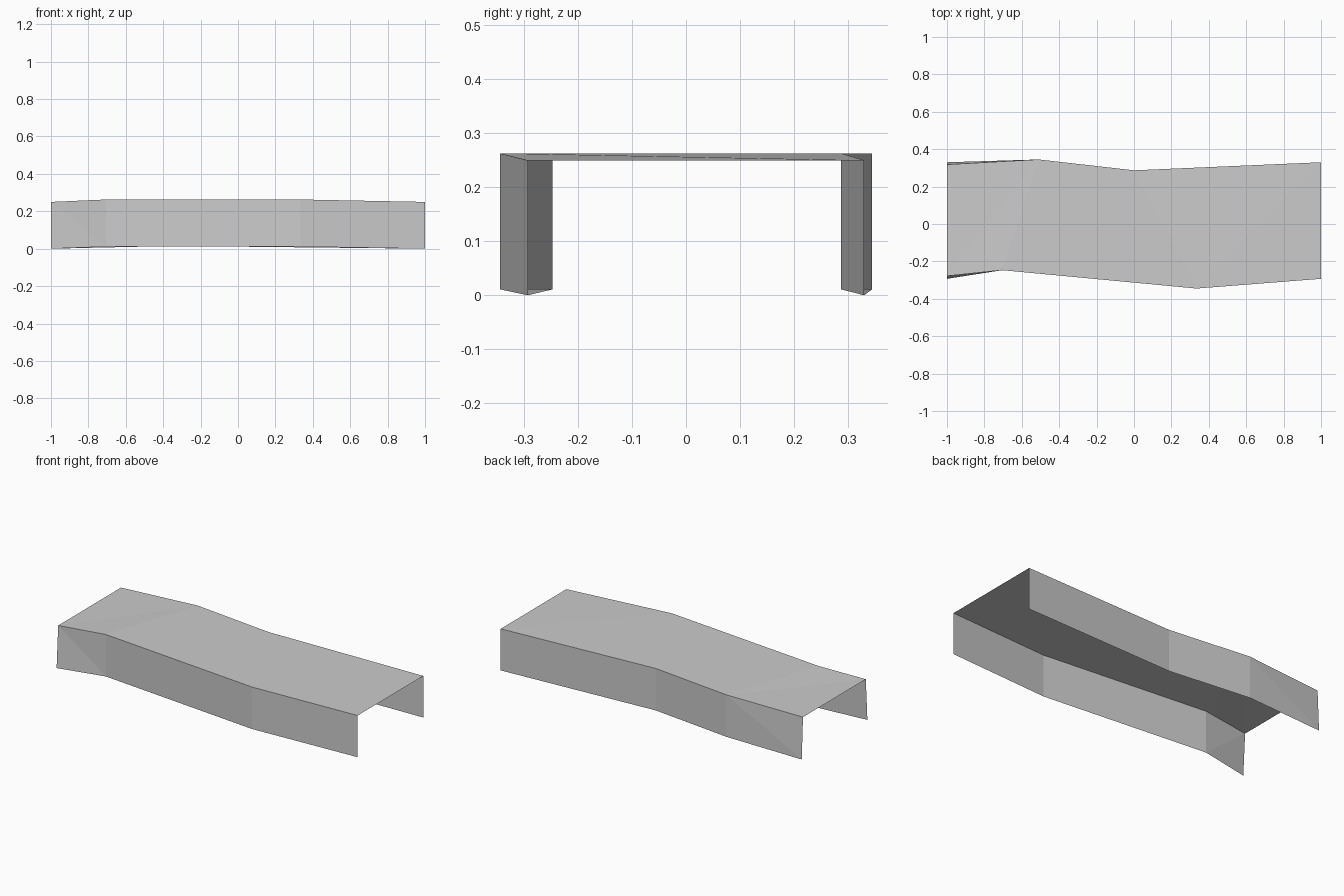
import bpy
import bmesh

cube = bpy.data.objects.get("Cube")
if cube:
    bpy.data.objects.remove(cube, do_unlink=True)

# Plain grey sheet material
GREY = (0.6, 0.6, 0.6, 1.0)
grey = bpy.data.materials.new("plain_grey")
grey.use_nodes = True
grey.diffuse_color = GREY
shader = grey.node_tree.nodes["Principled BSDF"]
shader.inputs["Base Color"].default_value = GREY
shader.inputs["Roughness"].default_value = 0.8

END_TOP, MID_TOP = 0.25, 0.263
END_FOOT, MID_FOOT = 0.0, 0.011

# Bent edge lines of the deck in plan, from -x to +x
front_line = [(-1, -0.278), (-0.705, -0.247), (0.335, -0.345), (1, -0.293)]
back_line = [(-1, 0.318), (-0.51, 0.345), (0, 0.287), (1, 0.33)]


def lift(line, end_z, mid_z):
    """Raise a plan line, with its ends lower than its middle."""
    return [(x, y, end_z if abs(x) == 1 else mid_z) for x, y in line]


def splay(line, foot_y):
    """Move the -x end of a wall's foot outwards."""
    return [(line[0][0], foot_y)] + line[1:]


def sheet(name, points, faces):
    bm = bmesh.new()
    verts = [bm.verts.new(p) for p in points]
    for face in faces:
        bm.faces.new([verts[i] for i in face])
    mesh = bpy.data.meshes.new(name)
    bm.to_mesh(mesh)
    bm.free()
    mesh.materials.append(grey)
    obj = bpy.data.objects.new(name, mesh)
    bpy.context.collection.objects.link(obj)
    return obj


front_top = lift(front_line, END_TOP, MID_TOP)
back_top = lift(back_line, END_TOP, MID_TOP)
front_foot = lift(splay(front_line, -0.293), END_FOOT, MID_FOOT)
back_foot = lift(splay(back_line, 0.33), END_FOOT, MID_FOOT)

# Deck: flat middle with folded ends
sheet("deck", front_top + back_top,
      [(0, 5, 4), (0, 1, 5), (1, 2, 6, 5), (2, 7, 6), (2, 3, 7)])

# Front skirt wall, its twisted end panel split in two
sheet("front_wall", front_foot + front_top,
      [(0, 1, 4), (1, 5, 4), (1, 2, 6, 5), (2, 3, 7, 6)])

# Back skirt wall, facing the other way
sheet("back_wall", back_foot + back_top,
      [(0, 4, 5), (0, 5, 1), (1, 5, 6, 2), (2, 6, 7, 3)])
